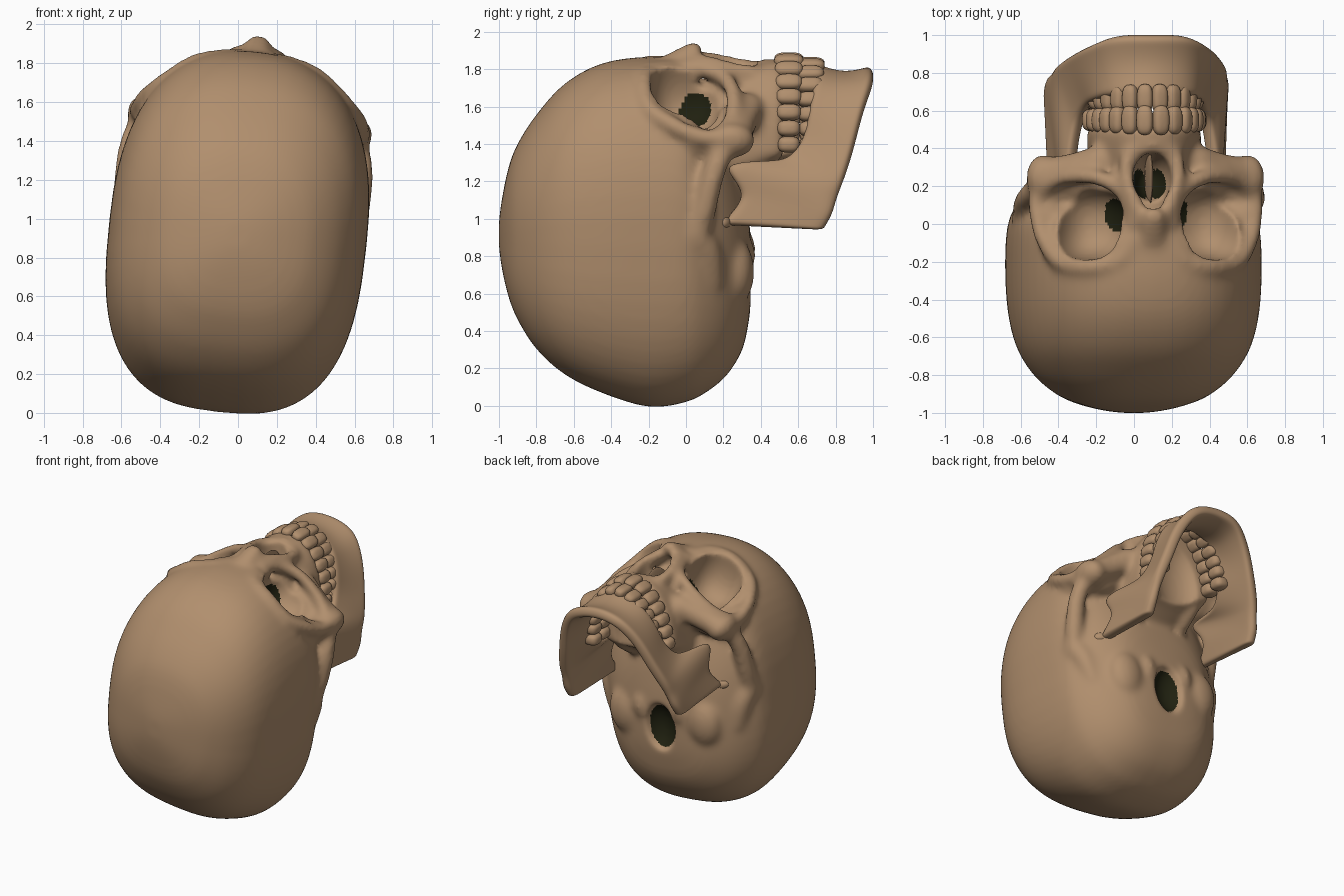
import bpy, bmesh, math
from mathutils import Matrix, Vector

if "Cube" in bpy.data.objects:
    bpy.data.objects.remove(bpy.data.objects["Cube"])

bone = bpy.data.materials.new("bone_tan")
bone.diffuse_color = (0.44, 0.275, 0.155, 1)
bone.use_nodes = True
bone.node_tree.nodes["Principled BSDF"].inputs["Base Color"].default_value = bone.diffuse_color
dark = bpy.data.materials.new("dark_hollow")
dark.diffuse_color = (0.014, 0.0145, 0.005, 1)
dark.use_nodes = True
dark.node_tree.nodes["Principled BSDF"].inputs["Base Color"].default_value = dark.diffuse_color

# the whole skull leans a little to one side
PIVOT = Vector((0, 0, 0.93))
LEAN = Matrix.Translation(PIVOT) @ Matrix.Rotation(math.radians(6.2), 4, 'Y') @ Matrix.Translation(-PIVOT)


def make_object(name, bm):
    bmesh.ops.recalc_face_normals(bm, faces=bm.faces[:])
    me = bpy.data.meshes.new(name)
    bm.to_mesh(me)
    bm.free()
    me.materials.append(bone)
    ob = bpy.data.objects.new(name, me)
    bpy.context.collection.objects.link(ob)
    return ob


def bake(ob):
    bpy.context.view_layer.update()
    dg = bpy.context.evaluated_depsgraph_get()
    me = bpy.data.meshes.new_from_object(ob.evaluated_get(dg))
    ob.modifiers.clear()
    ob.data = me
    me.materials.clear()
    me.materials.append(bone)
    for p in me.polygons:
        p.use_smooth = True
        p.material_index = 0
    return ob


def spline(rows, steps):
    # smooth curve through rows of numbers
    out = []
    for i in range(len(rows) - 1):
        a, b, c, d = (rows[max(0, min(len(rows) - 1, i + k))] for k in (-1, 0, 1, 2))
        for s in range(steps):
            t = s / steps
            out.append([0.5 * (2 * q + (r - p) * t + (2 * p - 5 * q + 4 * r - w) * t * t
                               + (3 * q - p - 3 * r + w) * t ** 3) for p, q, r, w in zip(a, b, c, d)])
    out.append(list(rows[-1]))
    return out


def ellipsoid(bm, c, r, tilt=0, subdiv=4, power=1):
    m = Matrix.Translation(c) @ Matrix.Rotation(tilt, 4, 'Y') @ Matrix.Diagonal((*r, 1))
    for v in bmesh.ops.create_icosphere(bm, subdivisions=subdiv, radius=1)["verts"]:
        v.co = m @ Vector([math.copysign(abs(k) ** power, k) for k in v.co])


def pair(bm, c, r, tilt=0, power=1):
    for s in (1, -1):
        ellipsoid(bm, (s * c[0], c[1], c[2]), r, s * tilt, 4, power)


def strut_pair(bm, pts, r0, r1):
    # rounded bar on both sides
    path = spline(pts, 9)
    for i, p in enumerate(path):
        r = r0 + (r1 - r0) * i / (len(path) - 1)
        for s in (1, -1):
            ellipsoid(bm, (s * p[0], p[1], p[2]), (r, r, r), 0, 2)


def loft(bm, rows, power, low_power, n=56):
    # rows: y, half width, lowest z, widest z, highest z
    rings = []
    for y, w, lo, mid, hi in spline(rows, 4):
        ring = []
        for k in range(n):
            a = 2 * math.pi * k / n
            ca, sa = math.cos(a), math.sin(a)
            e = 2 / (power if sa > 0 else low_power)
            h = (hi - mid) if sa > 0 else (mid - lo)
            ring.append(bm.verts.new((w * math.copysign(abs(ca) ** e, ca), y,
                                      mid + h * math.copysign(abs(sa) ** e, sa))))
        rings.append(ring)
    for a, b in zip(rings, rings[1:]):
        for k in range(n):
            bm.faces.new((a[k], a[(k + 1) % n], b[(k + 1) % n], b[k]))
    bm.faces.new(rings[0])
    bm.faces.new(rings[-1])


# braincase
bm = bmesh.new()
loft(bm, [(-1, .06, .85, .92, .99), (-.985, .17, .74, .92, 1.1), (-.95, .3, .59, .92, 1.27),
          (-.9, .405, .465, .92, 1.4), (-.8, .52, .31, .92, 1.555), (-.65, .61, .175, .93, 1.72),
          (-.45, .655, .075, .93, 1.83), (-.2, .665, 0, .93, 1.865), (0, .65, .025, .92, 1.83),
          (.12, .59, .085, .85, 1.62), (.22, .5, .17, .8, 1.42), (.3, .38, .3, .75, 1.2),
          (.335, .26, .45, .7, 1.0), (.35, .1, .58, .7, .86)], 2.4, 2.75)
# upper jaw
loft(bm, [(0, .27, 1.1, 1.3, 1.72), (.15, .29, 1.12, 1.32, 1.77), (.3, .29, 1.2, 1.36, 1.82),
          (.42, .3, 1.29, 1.38, 1.85), (.5, .3, 1.33, 1.39, 1.86), (.52, .27, 1.35, 1.39, 1.83)], 2.2, 2.2)
# eye socket rims and the walls behind them
strut_pair(bm, [(.1, -.08, 1.82), (.17, -.19, 1.815), (.32, -.23, 1.77), (.47, -.2, 1.65), (.55, -.08, 1.57),
                (.575, .03, 1.52), (.575, .15, 1.5), (.46, .245, 1.59), (.28, .245, 1.73),
                (.15, .16, 1.8), (.1, 0, 1.83)], .05, .045)
strut_pair(bm, [(.52, .04, 1.48), (.44, .07, 1.36), (.35, .08, 1.2)], .085, .1)
strut_pair(bm, [(.53, .13, 1.46), (.42, .2, 1.46), (.28, .2, 1.53)], .07, .1)
# cheekbones and cheek arches
pair(bm, (.545, .245, 1.48), (.085, .125, .1), .6)
strut_pair(bm, [(.53, .27, 1.49), (.4, .29, 1.55), (.26, .33, 1.62)], .085, .09)
strut_pair(bm, [(.57, .2, 1.43), (.6, .145, 1.3), (.6, .1, 1.12), (.585, .05, .95)], .06, .07)
# nose bridge and sides of the nose opening
strut_pair(bm, [(.02, -.1, 1.81), (.015, -.03, 1.86), (.012, .045, 1.91)], .07, .045)
strut_pair(bm, [(.05, .02, 1.86), (.095, .12, 1.85), (.135, .25, 1.82), (.12, .37, 1.8), (.02, .42, 1.82)], .045, .04)
# skull base, ear bumps, neck bulges and plates behind the palate
ellipsoid(bm, (0, .13, 1.1), (.32, .17, .3))
strut_pair(bm, [(.57, .05, .98), (.54, .11, .87), (.5, .13, .72)], .09, .08)
pair(bm, (.32, .265, .75), (.14, .1, .18))
pair(bm, (.16, .31, .82), (.06, .065, .1))
strut_pair(bm, [(.2, .15, 1.2), (.2, .3, 1.24), (.21, .43, 1.33)], .06, .05)
skull = make_object("skull", bm)

# cutters: eye sockets, nose opening, palate hollow, neck opening
bm = bmesh.new()
pair(bm, (.345, .005, 1.76), (.185, .195, .28), .42, .8)
ellipsoid(bm, (0, .245, 1.88), (.105, .135, .36))
ellipsoid(bm, (0, .56, 1.43), (.2, .12, .3))
ellipsoid(bm, (0, .38, .69), (.125, .13, .185))
cutter = make_object("opening_cutter", bm)
cutter.hide_render = True

for size in (.02, .016):
    m = skull.modifiers.new("remesh", 'REMESH')
    m.mode = 'VOXEL'
    m.voxel_size = size
    m = skull.modifiers.new("smooth", 'SMOOTH')
    m.factor, m.iterations = .5, 6
    if size == .02:
        m = skull.modifiers.new("openings", 'BOOLEAN')
        m.operation, m.solver, m.object = 'DIFFERENCE', 'EXACT', cutter
bake(skull)
bpy.data.objects.remove(cutter)

# dark hollows: neck opening, back of the sockets, nose passages
holes = [((0, .26, .69), (.125, .1, .18)),
         ((.16, .05, 1.58), (.075, .09, .12)), ((-.16, .05, 1.58), (.075, .09, .12)),
         ((.05, .19, 1.57), (.055, .1, .19)), ((-.05, .19, 1.57), (.055, .1, .19))]
skull.data.materials.append(dark)
for p in skull.data.polygons:
    if any(sum(((p.center[i] - h[i]) / r[i]) ** 2 for i in range(3)) < 1 for h, r in holes):
        p.material_index = 1

# nose divider
bm = bmesh.new()
ellipsoid(bm, (0, .24, 1.66), (.014, .15, .17))
bake(make_object("nose_divider", bm))

# lower jaw: top edge point and bottom edge point along one side, then mirrored
half = [(0, .69, 1.8, 0, 1.0, 1.785), (.17, .68, 1.74, .18, .995, 1.745), (.25, .66, 1.62, .3, .945, 1.6),
        (.295, .62, 1.45, .38, .89, 1.4), (.34, .5, 1.34, .425, .845, 1.26), (.385, .22, 1.33, .44, .81, 1.16),
        (.41, .3, 1.17, .455, .78, 1.07), (.44, .18, 1.015, .455, .735, .99)]
rows = [(-r[0], r[1], r[2], -r[3], r[4], r[5]) for r in reversed(half[1:])] + half
bm = bmesh.new()
grid = []
for r in spline(rows, 3):
    top, bot = Vector(r[:3]), Vector(r[3:])
    front = max(0, (top.z - 1.5) / .3)
    col = []
    for k in range(7):
        t = k / 6
        p = top.lerp(bot, t)
        p.z -= .035 * front * math.sin(math.pi * t)
        col.append(bm.verts.new(p))
    grid.append(col)
for a, b in zip(grid, grid[1:]):
    for k in range(6):
        bm.faces.new((a[k], a[k + 1], b[k + 1], b[k]))
jaw = make_object("lower_jaw", bm)
m = jaw.modifiers.new("thickness", 'SOLIDIFY')
m.thickness, m.offset = .075, 0
m = jaw.modifiers.new("round", 'SUBSURF')
m.levels = m.render_levels = 2
bake(jaw)

# jaw joints
bm = bmesh.new()
pair(bm, (.44, .19, 1.03), (.07, .05, .045))
bake(make_object("jaw_joints", bm))


# teeth on a half-ellipse arch
def tooth_row(name, y, tall, rx, rz, count=14):
    bm = bmesh.new()
    pts = [(math.radians(a / 2 - 90), rx * math.sin(math.radians(a / 2 - 90)),
            rz * math.cos(math.radians(a / 2 - 90))) for a in range(361)]
    dist = [0]
    for p, q in zip(pts, pts[1:]):
        dist.append(dist[-1] + math.hypot(q[1] - p[1], q[2] - p[2]))
    for i in range(count):
        goal = dist[-1] * (i + .5) / count
        t, x, z = pts[min(range(361), key=lambda k: abs(dist[k] - goal))]
        turn = math.atan2(math.sin(t) / rx, math.cos(t) / rz)
        back = abs(i - (count - 1) / 2) / (count / 2)
        size = (dist[-1] / count * .52, tall * (1.15 - .32 * back), .034 + .025 * back)
        ball = bmesh.ops.create_uvsphere(bm, u_segments=20, v_segments=12, radius=1)["verts"]
        place = Matrix.Translation((x, y, 1.39 + z)) @ Matrix.Rotation(turn, 4, 'Y')
        for v in ball:
            v.co = place @ Vector([math.copysign(abs(c) ** .72, c) * s for c, s in zip(v.co, size)])
    return bake(make_object(name, bm))


tooth_row("upper_teeth", .55, .07, .275, .47)
tooth_row("lower_teeth", .665, .068, .265, .445)

for ob in bpy.context.collection.objects:
    ob.data.transform(LEAN)
